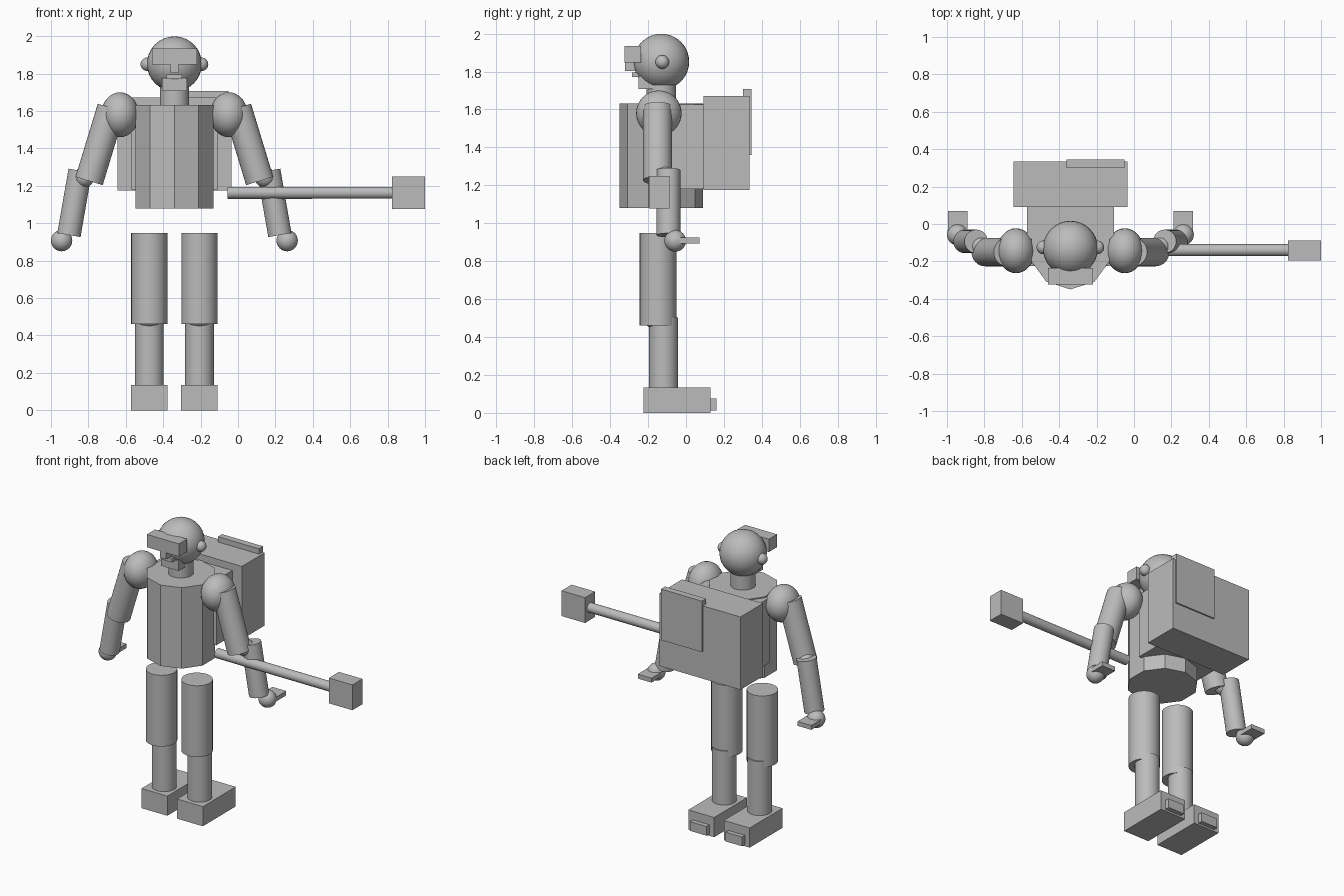
import bpy
import bmesh
from mathutils import Vector, Matrix

old = bpy.data.objects.get("Cube")
if old:
    bpy.data.objects.remove(old)

grey = bpy.data.materials.new("plain_grey")
grey.use_nodes = True
colour = (0.5, 0.5, 0.5, 1)
grey.diffuse_color = colour
grey.node_tree.nodes["Principled BSDF"].inputs["Base Color"].default_value = colour

MID = -0.34  # body centre line
BODY_Y = -0.13


def finish(name, bm, smooth):
    mesh = bpy.data.meshes.new(name)
    bm.to_mesh(mesh)
    bm.free()
    mesh.materials.append(grey)
    obj = bpy.data.objects.new(name, mesh)
    bpy.context.collection.objects.link(obj)
    if smooth:
        bpy.ops.object.select_all(action='DESELECT')
        obj.select_set(True)
        bpy.context.view_layer.objects.active = obj
        bpy.ops.object.shade_smooth_by_angle()
    return obj


def box(name, low, high):
    low, high = Vector(low), Vector(high)
    bm = bmesh.new()
    bmesh.ops.create_cube(bm, size=1)
    bmesh.ops.scale(bm, vec=high - low, verts=bm.verts)
    bmesh.ops.translate(bm, vec=(low + high) / 2, verts=bm.verts)
    return finish(name, bm, False)


def ball(name, centre, size):
    bm = bmesh.new()
    bmesh.ops.create_uvsphere(bm, u_segments=32, v_segments=16, radius=1)
    bmesh.ops.scale(bm, vec=size, verts=bm.verts)
    bmesh.ops.translate(bm, vec=centre, verts=bm.verts)
    return finish(name, bm, True)


def rod(name, start, end, radius, sides=32, smooth=True):
    start, end = Vector(start), Vector(end)
    axis = end - start
    bm = bmesh.new()
    turn = axis.to_track_quat('Z', 'Y').to_matrix().to_4x4()
    bmesh.ops.create_cone(bm, cap_ends=True, segments=sides, radius1=radius,
                          radius2=radius, depth=axis.length,
                          matrix=Matrix.Translation((start + end) / 2) @ turn)
    return finish(name, bm, smooth)


def centred_box(name, x, width, y, z):
    return box(name, (x - width / 2, y[0], z[0]), (x + width / 2, y[1], z[1]))


# Torso: ten-sided drum with its corners on the front and back
torso = rod("torso", (0, 0, 1.08), (0, 0, 1.632), 0.22, 10, False)
corner = max(torso.data.vertices, key=lambda v: v.co.y).co
if abs(corner.x) > 0.01:
    torso.data.transform(Matrix.Rotation(0.31416, 4, 'Z'))
torso.data.transform(Matrix.Translation((MID, BODY_Y, 0)))
centred_box("back_plate", MID, 0.465, (-0.08, 0.096), (1.18, 1.625))

# Backpack with rear flap
centred_box("backpack", MID, 0.611, (0.092, 0.335), (1.175, 1.672))
box("backpack_flap", (-0.362, 0.3, 1.36), (-0.052, 0.345, 1.708))

# Head and face
rod("neck", (MID, BODY_Y, 1.6), (MID, BODY_Y, 1.8), 0.078)
ball("head", (MID, BODY_Y, 1.852), (0.147, 0.147, 0.147))
centred_box("visor", MID, 0.242, (-0.324, -0.236), (1.848, 1.935))
centred_box("nose", MID, 0.043, (-0.322, -0.25), (1.802, 1.852))
centred_box("mouth", MID, 0.083, (-0.285, -0.235), (1.772, 1.796))
centred_box("jaw", MID, 0.134, (-0.25, -0.13), (1.708, 1.776))

# Paired parts, one set per side
for side, s in (("left", 1), ("right", -1)):
    def at(dx, y, z):
        return (MID + s * dx, y, z)

    ball(side + "_ear", at(0.145, -0.125, 1.85), (0.036, 0.036, 0.036))
    ball(side + "_shoulder", at(0.291, -0.143, 1.58), (0.101, 0.12, 0.12))
    rod(side + "_upper_arm", at(0.337, -0.15, 1.617), at(0.456, -0.15, 1.226), 0.076)
    ball(side + "_elbow", at(0.483, -0.12, 1.247), (0.055, 0.055, 0.055))
    rod(side + "_forearm", at(0.504, -0.093, 1.281), at(0.564, -0.093, 0.937), 0.063)
    ball(side + "_hand", at(0.603, -0.057, 0.907), (0.057, 0.057, 0.057))
    centred_box(side + "_fingers", MID + s * 0.603, 0.104, (-0.06, 0.07), (0.894, 0.924))

    hip = MID + s * 0.134
    rod(side + "_thigh", (hip, -0.147, 0.948), (hip, -0.147, 0.462), 0.097)
    ball(side + "_knee", (hip, -0.147, 0.515), (0.08, 0.08, 0.08))
    rod(side + "_shin", (hip, -0.118, 0.503), (hip, -0.118, 0.12), 0.077)
    centred_box(side + "_foot", hip, 0.195, (-0.224, 0.13), (0, 0.134))
    centred_box(side + "_heel", hip, 0.125, (0.12, 0.161), (0.012, 0.075))

# Hammer held out to the side
rod("hammer_handle", (-0.057, -0.14, 1.163), (0.85, -0.14, 1.163), 0.032)
box("hammer_head", (0.823, -0.195, 1.077), (1, -0.087, 1.25))
